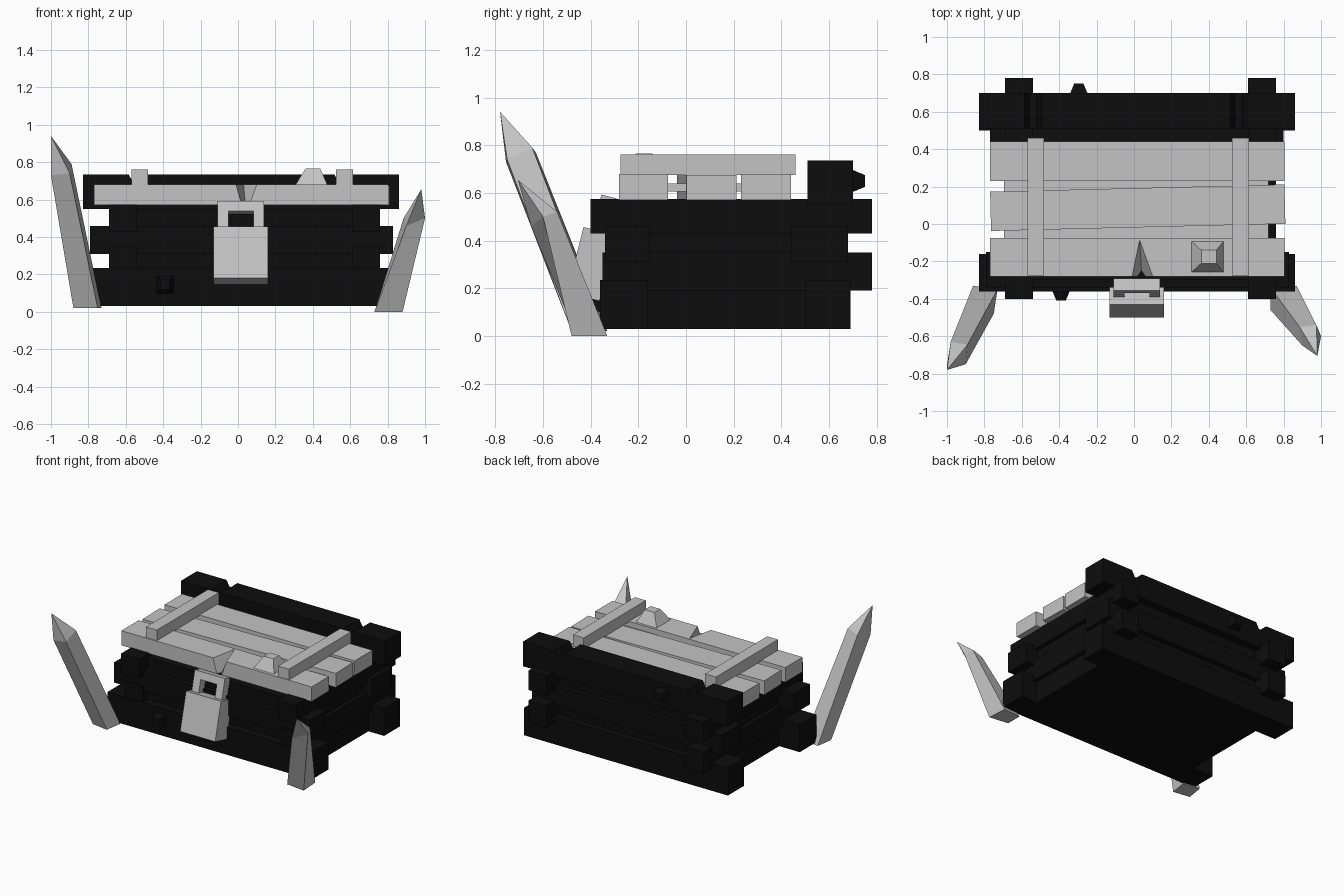
import bpy, bmesh, math
from mathutils import Matrix

cube = bpy.data.objects.get("Cube")
if cube:
    bpy.data.objects.remove(cube, do_unlink=True)


def material(name, value):
    m = bpy.data.materials.new(name)
    m.use_nodes = True
    col = (value, value, value, 1)
    m.diffuse_color = col
    bsdf = next(n for n in m.node_tree.nodes if n.type == 'BSDF_PRINCIPLED')
    bsdf.inputs["Base Color"].default_value = col
    bsdf.inputs["Roughness"].default_value = 0.9
    return m


black = material("black wood", 0.004)
grey = material("pale grey", 0.55)


def loft(name, rings, mat, tip=None, matrix=None):
    """Join equal rings of points; close with caps, or with a pointed tip."""
    bm = bmesh.new()
    loops = [[bm.verts.new(p) for p in ring] for ring in rings]
    n = len(loops[0])
    for a, b in zip(loops, loops[1:]):
        for i in range(n):
            j = (i + 1) % n
            bm.faces.new((a[i], a[j], b[j], b[i]))
    bm.faces.new(loops[0][::-1])
    if tip:
        t = bm.verts.new(tip)
        for i in range(n):
            bm.faces.new((loops[-1][i], loops[-1][(i + 1) % n], t))
    else:
        bm.faces.new(loops[-1])
    if matrix:
        bm.transform(matrix)
    bmesh.ops.recalc_face_normals(bm, faces=bm.faces)
    mesh = bpy.data.meshes.new(name)
    bm.to_mesh(mesh)
    bm.free()
    mesh.materials.append(mat)
    ob = bpy.data.objects.new(name, mesh)
    bpy.context.collection.objects.link(ob)
    return ob


def rect(x0, x1, y0, y1, z):
    return [(x0, y0, z), (x1, y0, z), (x1, y1, z), (x0, y1, z)]


def box(name, x, y, z, mat, matrix=None):
    return loft(name, [rect(*x, *y, z[0]), rect(*x, *y, z[1])], mat, matrix=matrix)


# Crate core and floor behind the beams
box("crate_core", (-0.66, 0.73), (-0.30, 0.64), (0.03, 0.55), black)

# Long beams along the front and back
box("front_low_beam", (-0.83, 0.86), (-0.36, -0.16), (0.03, 0.235), black)
box("back_low_beam", (-0.83, 0.86), (0.50, 0.69), (0.03, 0.235), black)
box("front_middle_beam", (-0.79, 0.83), (-0.34, -0.15), (0.31, 0.46), black)
box("back_middle_beam", (-0.77, 0.80), (0.44, 0.68), (0.31, 0.46), black)

# Cross beams on both sides, in two layers
for side, x in (("right", (-0.69, -0.54)), ("left", (0.61, 0.76))):
    box(side + "_low_cross_beam", x, (-0.35, 0.78), (0.19, 0.35), black)
    box(side + "_high_cross_beam", x, (-0.40, 0.78), (0.43, 0.575), black)

# Notched top beam at the back
outline = [(-0.83, 0.55), (0.86, 0.55), (0.86, 0.735)]
for c in (0.56, -0.54):
    outline += [(c + 0.045, 0.735), (c + 0.02, 0.69), (c - 0.02, 0.69), (c - 0.045, 0.735)]
outline.append((-0.83, 0.735))
loft("back_top_beam", [[(x, y, z) for x, z in outline] for y in (0.51, 0.70)], black)


# Tapered knobs on the beams
def knob(name, x, z, y0, y1):
    def ring(h, y):
        return [(x - h, y, z - h), (x + h, y, z - h), (x + h, y, z + h), (x - h, y, z + h)]
    loft(name, [ring(0.05, y0), ring(0.025, y1)], black)


knob("front_knob", -0.39, 0.145, -0.35, -0.41)
knob("back_knob", -0.295, 0.65, 0.69, 0.75)


# Lid: front plank with a splintered notch, then two plain planks
def split_plank(left, right, mid, apex, z):
    return [(-0.77, -0.28, z), (left, -0.28, z), (mid, apex, z), (right, -0.28, z),
            (0.805, -0.28, z), (0.805, -0.075, z), (-0.77, -0.075, z)]


loft("lid_front_plank", [split_plank(0.02, 0.06, 0.04, -0.25, 0.57),
                         split_plank(-0.01, 0.10, 0.03, -0.085, 0.68)], grey)
tilt = Matrix.Translation((0.02, 0.087, 0)) @ Matrix.Rotation(math.radians(1.4), 4, 'Z')
box("lid_middle_plank", (-0.787, 0.787), (-0.105, 0.105), (0.57, 0.675), grey, tilt)
box("lid_back_plank", (-0.77, 0.805), (0.23, 0.44), (0.57, 0.68), grey)
box("lid_backing", (-0.695, 0.72), (-0.15, 0.40), (0.605, 0.64), grey)

# Lid cleats and stud
for side, x in (("right", (-0.57, -0.48)), ("left", (0.525, 0.615))):
    box(side + "_lid_cleat", x, (-0.275, 0.46), (0.675, 0.76), grey)
loft("lid_stud", [rect(0.305, 0.48, -0.26, -0.09, 0.675),
                  rect(0.36, 0.44, -0.21, -0.14, 0.765)], grey)

# Hanging padlock, leaning out at the bottom
lean = Matrix.Translation((0.015, -0.43, 0.457)) @ Matrix.Rotation(math.radians(-14), 4, 'X')
box("lock_body", (-0.145, 0.145), (0, 0.14), (-0.285, 0), grey, lean)
arch = [(-0.125, -0.01), (-0.125, 0.15), (0.125, 0.15), (0.125, -0.01),
        (0.067, -0.01), (0.067, 0.095), (-0.067, 0.095), (-0.067, -0.01)]
loft("lock_shackle", [[(x, y, z) for x, z in arch] for y in (0.04, 0.105)], grey, matrix=lean)

# Leaning pointed stakes at the front corners
loft("right_stake", [
    [(-0.86, -0.33, 0.02), (-0.73, -0.35, 0.02), (-0.75, -0.48, 0.02), (-0.88, -0.46, 0.02)],
    [(-0.98, -0.63, 0.77), (-0.89, -0.645, 0.79), (-0.90, -0.75, 0.74), (-1.0, -0.755, 0.73)],
], grey, tip=(-1.0, -0.78, 0.94))
loft("left_stake", [
    [(0.87, -0.33, 0), (0.73, -0.34, 0), (0.73, -0.46, 0), (0.88, -0.48, 0)],
    [(0.975, -0.54, 0.52), (0.885, -0.55, 0.50), (0.90, -0.65, 0.46), (1.0, -0.60, 0.50)],
], grey, tip=(0.98, -0.705, 0.655))
